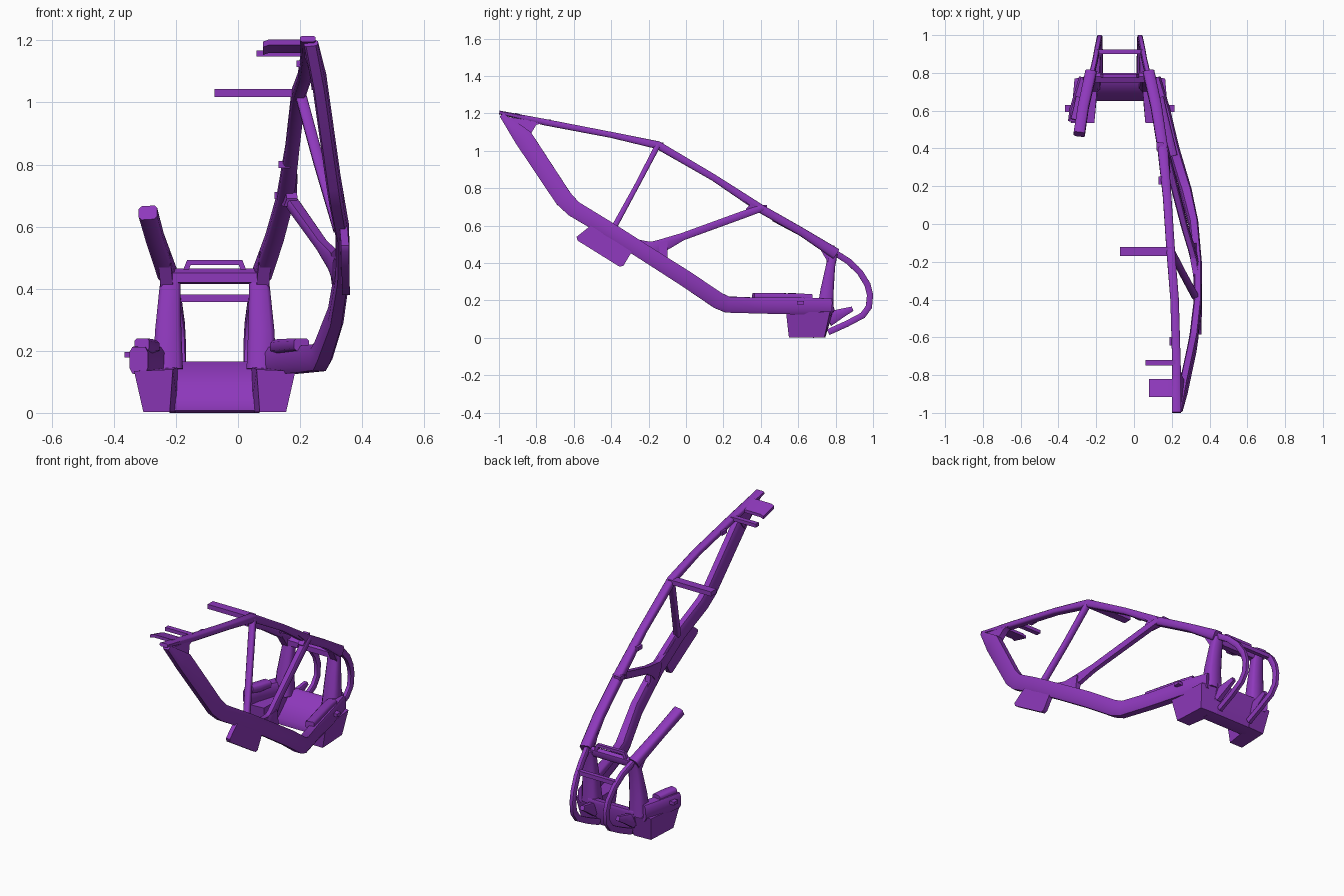
import bpy, bmesh, math
from mathutils import Vector

mat = bpy.data.materials.new("purple_paint")
mat.diffuse_color = (0.27, 0.04, 0.50, 1)
AXIS = -0.075          # symmetry plane of the rear cage


def finish(name, bm):
    bmesh.ops.recalc_face_normals(bm, faces=bm.faces)
    me = bpy.data.meshes.new(name)
    bm.to_mesh(me)
    bm.free()
    ob = bpy.data.objects.new(name, me)
    bpy.context.collection.objects.link(ob)
    me.materials.append(mat)
    bpy.ops.object.select_all(action='DESELECT')
    ob.select_set(True)
    bpy.context.view_layer.objects.active = ob
    bpy.ops.object.shade_smooth_by_angle(angle=math.radians(50))
    return ob


def loft(name, rings):
    bm = bmesh.new()
    vs = [[bm.verts.new(p) for p in r] for r in rings]
    n = len(vs[0])
    for a, b in zip(vs, vs[1:]):
        for i in range(n):
            bm.faces.new((a[i], a[(i + 1) % n], b[(i + 1) % n], b[i]))
    bm.faces.new(vs[0][::-1])
    bm.faces.new(vs[-1])
    return finish(name, bm)


def beam(name, pts):
    """Chamfered beam through (x, y, z, width across x, depth in side view)."""
    P = [Vector(p[:3]) for p in pts]
    rings = []
    for i, p in enumerate(P):
        t0 = (p - P[i - 1]).normalized() if i else None
        t1 = (P[i + 1] - p).normalized() if i < len(P) - 1 else None
        t = ((t0 or t1) + (t1 or t0)).normalized()
        miter = 1 / max(0.6, t.dot(t0 or t1))
        n = t.cross(Vector((1, 0, 0))).normalized()
        s = n.cross(t)
        w, d = pts[i][3] / 2, pts[i][4] / 2 * miter
        rings.append([p + s * (w * u) + n * (d * v) for u, v in
                      ((1, .6), (.7, 1), (-.7, 1), (-1, .6), (-1, -.6), (-.7, -1), (.7, -1), (1, -.6))])
    return loft(name, rings)


def plate(name, pts, t):
    """Flat polygon given thickness across x."""
    return loft(name, [[Vector(p) + Vector((s * t / 2, 0, 0)) for p in pts] for s in (-1, 1)])


def crossbar(name, x0, x1, profile):
    return loft(name, [[(x, y, z) for y, z in profile] for x in (x0, x1)])


def bar(name, x0, x1, y, z, dy, dz):
    return crossbar(name, x0, x1, [(y - dy, z - dz), (y + dy, z - dz), (y + dy, z + dz), (y - dy, z + dz)])


def flip(pts):
    return [(2 * AXIS - p[0],) + tuple(p[1:]) for p in pts]


# long side: roof rail
beam("roof_rail", [
    (.225, -.998, 1.205, .05, .02), (.225, -.75, 1.152, .045, .034), (.215, -.4, 1.085, .045, .032),
    (.195, -.15, 1.03, .045, .042), (.175, .15, .855, .045, .036), (.152, .4, .69, .055, .046),
    (.118, .62, .565, .058, .044), (.078, .8, .45, .06, .06)])
# long side: front pillar and lower sill, rounded at the bend
beam("pillar_and_sill", [
    (.235, -.985, 1.19, .045, .025), (.262, -.87, 1.07, .045, .10), (.308, -.655, .745, .045, .095),
    (.317, -.6, .69, .045, .088), (.337, -.42, .582, .042, .085), (.337, -.22, .455, .045, .085),
    (.315, 0, .315, .05, .088), (.275, .17, .20, .06, .088), (.262, .22, .178, .06, .085),
    (.21, .4, .172, .06, .085), (.16, .6, .17, .065, .09), (.105, .77, .165, .075, .09)])
# diagonal struts
beam("front_strut", [(.2, -.15, 1.03, .035, .03), (.26, -.265, .81, .035, .026), (.325, -.385, .59, .035, .03)])
beam("rear_strut", [(.16, .41, .695, .04, .035), (.185, .31, .66, .04, .04), (.27, -.02, .54, .036, .04),
                    (.305, -.13, .492, .036, .07), (.325, -.2, .455, .04, .11)])
# corner gussets
plate("pillar_gusset", [(.235, -.95, 1.18), (.225, -.74, 1.15), (.235, -.8, 1.14), (.25, -.83, 1.09),
                        (.255, -.87, 1.04)], .035)
plate("rail_gusset", [(.175, .27, .77), (.15, .43, .67), (.165, .33, .665), (.175, .32, .69), (.172, .34, .71)], .035)
plate("sill_gusset", [(.33, -.36, .58), (.33, -.28, .53), (.315, -.2, .515), (.305, -.1, .515),
                      (.315, -.1, .43), (.325, -.05, .36), (.335, -.3, .47)], .03)
# rectangular side plate at the pillar foot
plate("side_plate", [(.345, -.585, .54), (.345, -.58, .52), (.348, -.355, .38), (.348, -.335, .385),
                     (.345, -.29, .46), (.34, -.51, .60)], .025)
# inward brackets at the front and middle
loft("front_bracket", [[(x, -.915, z), (x, -.82, z - .025), (x, -.82, z - .008), (x, -.915, z + .018)]
                       for x, z in ((.08, 1.178), (.10, 1.185), (.22, 1.185))])
bar("front_crossbar", .06, .22, -.735, 1.158, .014, .01)
bar("middle_crossbar", -.075, .2, -.145, 1.03, .024, .013)
# small clips on the roof rail
for i, (x, y, z) in enumerate([(.142, .23, .80), (.13, .41, .70), (.2, -.62, 1.125)]):
    bar(f"rail_clip_{i}", x - .012, x + .025, y, z, .022, .011)

# shortened left rail and sill
beam("left_rail_stub", flip([(.14, .475, .645, .06, .05), (.118, .62, .565, .058, .045), (.078, .8, .45, .06, .06)]))
beam("left_sill_stub", flip([(.17, .54, .17, .06, .085), (.16, .6, .17, .065, .09), (.105, .77, .165, .075, .09)]))

# paired rear cage parts
for side, f in (("right", lambda p: p), ("left", flip)):
    leg = [(.075, .745, .14, .095, .09), (.075, .755, .26, .085, .07), (.07, .772, .38, .07, .05),
           (.066, .785, .45, .062, .05)]
    beam(side + "_leg", f(leg))
    loop = [(.076, .78, .465), (.055, .87, .408), (.044, .93, .35), (.035, .97, .285), (.032, .984, .23),
            (.031, .978, .165), (.03, .945, .12), (.028, .86, .075), (.028, .76, .03)]
    beam(side + "_rear_loop", f([p + (.028, .033) for p in loop]))
    beam(side + "_loop_brace", f([(.05, .76, .10, .04, .08), (.042, .84, .135, .03, .045), (.038, .89, .155, .025, .025)]))
    # tapered foot pod below the sill
    top = f([(.06, .535, .14), (.185, .535, .135), (.165, .77, .14), (.04, .79, .15)])
    low = f([(.07, .55, .003), (.155, .55, .003), (.145, .74, .003), (.04, .745, .003)])
    loft(side + "_foot_pod", [low, top])
    # raised ledge on the sill and its outer peg
    front = .36 if side == "right" else .55
    fx = .205 if side == "right" else .16
    ledge = f([(fx, front, .22, .05, .04), (.145, .6, .215, .055, .045), (.13, .67, .213, .055, .04)])
    beam(side + "_sill_ledge", ledge)
    xs = sorted(p[0] for p in f([(.15,), (.215,)]))
    bar(side + "_peg", xs[0], xs[1], .612, .187, .018, .009)
    # gusset where leg meets rail
    plate(side + "_leg_gusset", f([(.09, .69, .52), (.075, .79, .46), (.075, .785, .36), (.08, .755, .41)]), .04)

# rear cross members
crossbar("floor_panel", -.22, .07, [(.65, .008), (.68, .0), (.74, .005), (.795, .15), (.79, .166), (.76, .166), (.65, .045)])
crossbar("upper_beam", -.215, .065, [(.75, .42), (.79, .415), (.8, .43), (.8, .455), (.78, .465), (.75, .45)])
bar("loop_crossbar", -.195, .045, .912, .37, .012, .012)
# bent handle over the upper beam
bar("handle_bar", -.155, .005, .785, .485, .01, .008)
for side, x, o in (("left", -.155, -.015), ("right", .005, .015)):
    loft(side + "_handle_end", [[(x + s + dx, y, z) for dx, y in ((-.009, .775), (.009, .775), (.009, .795), (-.009, .795))]
                                for s, z in ((o, .455), (0, .492))])
